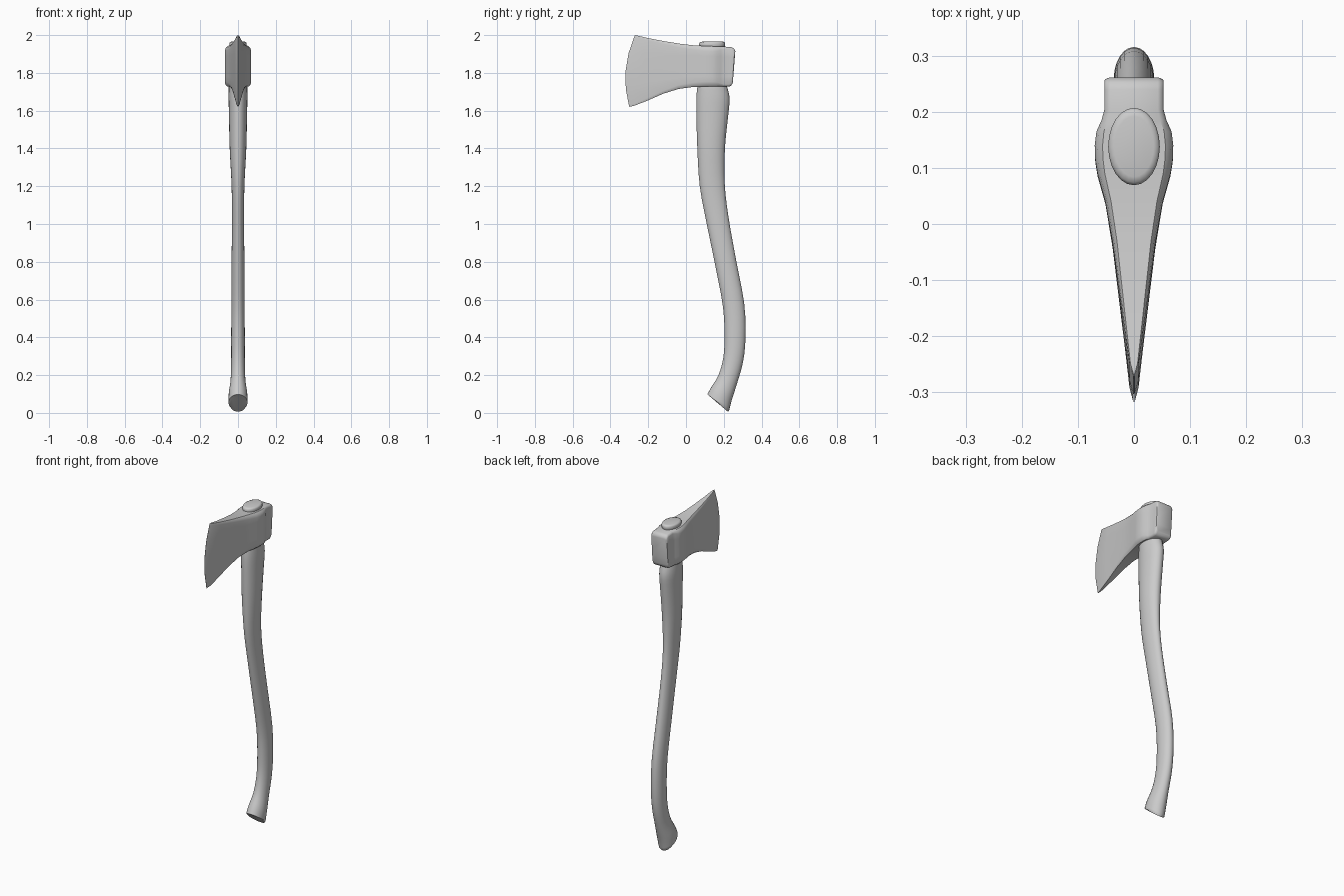
import bpy, bmesh, math
from mathutils import Vector


def loft(name, rings, angle):
    """Skin a list of equal-length point rings and cap both ends."""
    bm = bmesh.new()
    rows = [[bm.verts.new(p) for p in ring] for ring in rings]
    n = len(rows[0])
    for a, b in zip(rows, rows[1:]):
        for i in range(n):
            j = (i + 1) % n
            bm.faces.new((a[i], a[j], b[j], b[i]))
    bm.faces.new(rows[0])
    bm.faces.new(rows[-1])
    bmesh.ops.recalc_face_normals(bm, faces=bm.faces)
    mesh = bpy.data.meshes.new(name)
    bm.to_mesh(mesh)
    bm.free()
    ob = bpy.data.objects.new(name, mesh)
    bpy.context.collection.objects.link(ob)
    bpy.context.view_layer.objects.active = ob
    ob.select_set(True)
    bpy.ops.object.shade_smooth_by_angle(angle=math.radians(angle))
    ob.select_set(False)
    return ob


def catmull(keys, steps):
    """Smoothly interpolate tuples of numbers."""
    out = []
    for i in range(len(keys) - 1):
        p0, p1 = keys[max(i - 1, 0)], keys[i]
        p2, p3 = keys[i + 1], keys[min(i + 2, len(keys) - 1)]
        for s in range(steps):
            t = s / steps
            out.append(tuple(
                0.5 * (2*b + (c - a)*t + (2*a - 5*b + 4*c - d)*t*t + (3*b - a - 3*c + d)*t**3)
                for a, b, c, d in zip(p0, p1, p2, p3)))
    return out + [keys[-1]]


def oval(fy, fz, by, bz, w, n=24):
    """Elliptical ring between a front point and a back point, half width w."""
    f, b = Vector((0, fy, fz)), Vector((0, by, bz))
    mid, half = (f + b) / 2, (b - f) / 2
    return [mid + half * math.cos(2*math.pi*i/n) + Vector((w * math.sin(2*math.pi*i/n), 0, 0))
            for i in range(n)]


# Curved handle: front y, z, back y, z, half width
grip = catmull([
    (0.113, 0.098, 0.228, 0.012, 0.050),
    (0.133, 0.135, 0.243, 0.070, 0.049),
    (0.172, 0.200, 0.270, 0.155, 0.039),
    (0.197, 0.290, 0.302, 0.270, 0.036),
    (0.204, 0.400, 0.315, 0.400, 0.036),
    (0.196, 0.560, 0.308, 0.580, 0.035),
    (0.155, 0.780, 0.265, 0.810, 0.034),
    (0.110, 1.000, 0.226, 1.030, 0.032),
    (0.073, 1.200, 0.205, 1.210, 0.034),
    (0.060, 1.400, 0.206, 1.400, 0.044),
    (0.055, 1.580, 0.224, 1.580, 0.048),
    (0.055, 1.670, 0.231, 1.665, 0.050),
    (0.060, 1.725, 0.218, 1.725, 0.049)], 3)
foot = [(0.123, 0.090, 0.222, 0.006, 0.044)]
# Swollen handle end showing above the eye
crown = [(0.072, 1.78, 0.20, 1.78, 0.042), (0.072, 1.93, 0.20, 1.93, 0.042),
         (0.069, 1.945, 0.207, 1.945, 0.046), (0.069, 1.955, 0.207, 1.958, 0.046),
         (0.074, 1.962, 0.202, 1.964, 0.043), (0.084, 1.965, 0.192, 1.966, 0.035)]
loft("handle", [oval(*k) for k in foot + grip + crown], 50)


def head_ring(yt, yb, bulge, zt, zb, w, chamfer):
    """Chamfered cross-section of the head whose y bows forward by bulge."""
    h = zt - zb
    c = chamfer / h
    levels = [(0, 0.80), (c * 0.35, 0.94), (c, 1), (0.25, 1), (0.5, 1), (0.75, 1),
              (1 - c, 1), (1 - c * 0.35, 0.94), (1, 0.80)]
    side = [(w * k, yt + (yb - yt) * t - bulge * 4 * t * (1 - t), zt - h * t)
            for t, k in levels]
    return side + [(-x, y, z) for x, y, z in reversed(side)]


# Axe head: top y, bottom y, bow, top z, bottom z, half width, chamfer
head = [
    (-0.270, -0.300, 0.035, 2.000, 1.620, 0.0005, 0.010),
    (-0.248, -0.268, 0.034, 1.995, 1.628, 0.008, 0.010),
    (-0.190, -0.200, 0.028, 1.982, 1.655, 0.016, 0.012),
    (-0.110, -0.120, 0.018, 1.967, 1.690, 0.027, 0.015),
    (-0.030, -0.040, 0.008, 1.954, 1.715, 0.038, 0.020),
    (0.040, 0.035, 0, 1.946, 1.725, 0.051, 0.024),
    (0.090, 0.085, 0, 1.943, 1.727, 0.065, 0.026),
    (0.115, 0.110, 0, 1.942, 1.727, 0.069, 0.026),
    (0.140, 0.140, 0, 1.941, 1.727, 0.070, 0.026),
    (0.165, 0.163, 0, 1.940, 1.727, 0.067, 0.024),
    (0.185, 0.182, 0, 1.940, 1.727, 0.058, 0.018),
    (0.203, 0.200, 0, 1.939, 1.727, 0.053, 0.012),
    (0.240, 0.228, 0, 1.936, 1.727, 0.053, 0.012),
    (0.252, 0.239, 0, 1.931, 1.732, 0.053, 0.012),
    (0.258, 0.245, 0, 1.922, 1.742, 0.052, 0.012),
    (0.261, 0.248, 0, 1.915, 1.750, 0.047, 0.012)]
loft("axe_head", [head_ring(*k) for k in head], 40)
